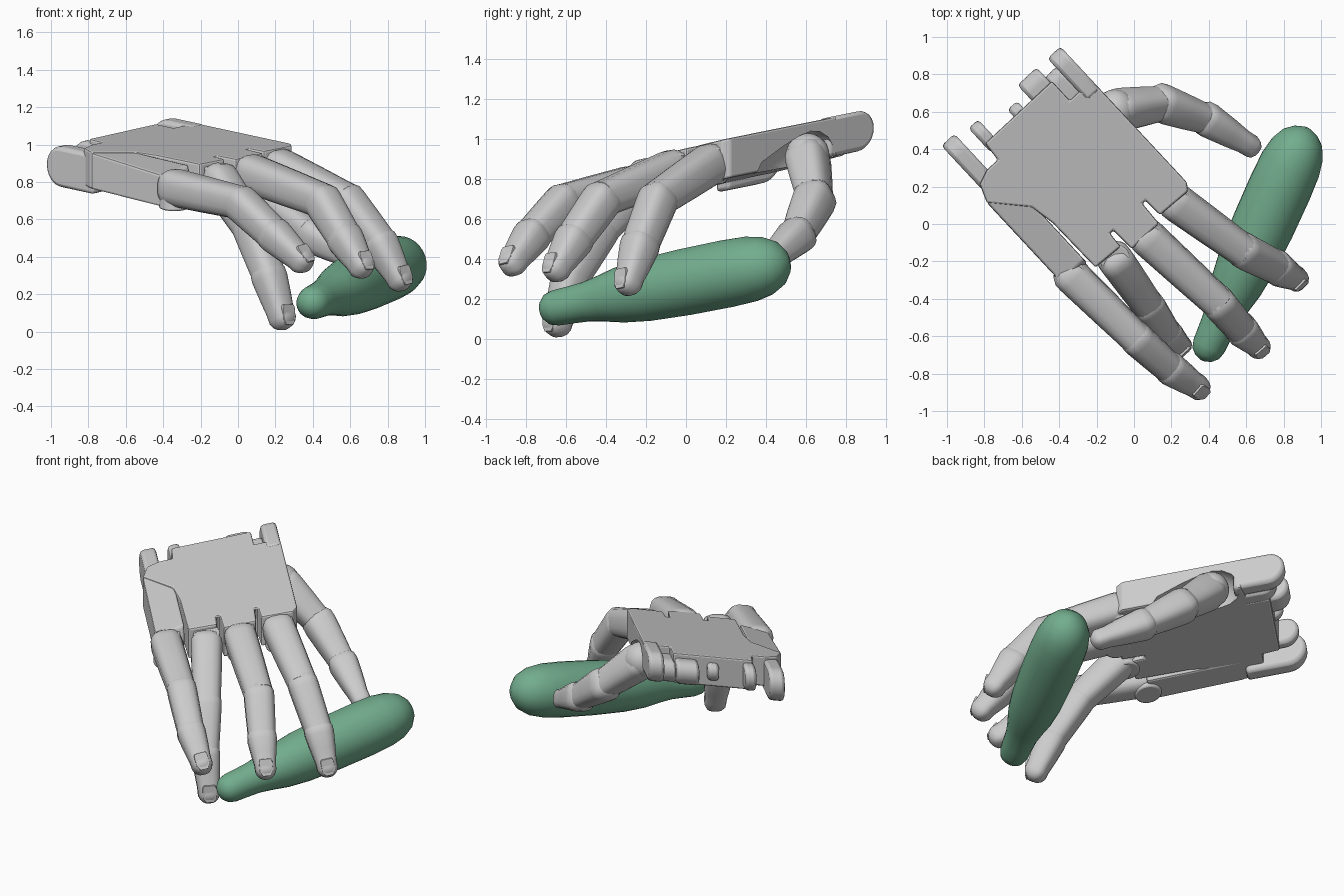
import bpy, bmesh, math
from mathutils import Vector

if "Cube" in bpy.data.objects:
    bpy.data.objects.remove(bpy.data.objects["Cube"])


def finish(name, bm, angle=35, bevel=0):
    bmesh.ops.recalc_face_normals(bm, faces=bm.faces[:])
    me = bpy.data.meshes.new(name)
    bm.to_mesh(me)
    bm.free()
    ob = bpy.data.objects.new(name, me)
    bpy.context.collection.objects.link(ob)
    bpy.ops.object.select_all(action='DESELECT')
    ob.select_set(True)
    bpy.context.view_layer.objects.active = ob
    if bevel:
        m = ob.modifiers.new("bevel", 'BEVEL')
        m.width, m.segments = bevel, 2
        m.limit_method = 'ANGLE'
    if angle:
        bpy.ops.object.shade_smooth_by_angle(angle=math.radians(angle))
    return ob


def hand(u, v, w):
    # hand frame: u towards fingertips, v towards thumb side, w above back of hand
    x, y = .68 * u + .73 * v, -.73 * u + .68 * v
    return Vector((x, y, .952 + .02 * x + .22 * y + w))


def prism(name, low, high, bevel=.012, angle=0):
    bm = bmesh.new()
    a = [bm.verts.new(p) for p in low]
    b = [bm.verts.new(p) for p in high]
    n = len(a)
    bm.faces.new(a)
    bm.faces.new(b)
    for i in range(n):
        j = (i + 1) % n
        bm.faces.new((a[i], a[j], b[j], b[i]))
    return finish(name, bm, angle, bevel)


def prong(name, u0, tip, v0, v1, top=0.0, r=.1, bevel=.02):
    prof = [(u0, top), (u0, top - 2 * r)]
    for i in range(13):
        t = -math.pi / 2 - math.pi * i / 12
        prof.append((tip + r + r * math.cos(t), top - r + r * math.sin(t)))
    return prism(name, [hand(u, v0, w) for u, w in prof], [hand(u, v1, w) for u, w in prof], bevel, 35)


def loft(name, rings, n=16, power=2.9, angle=40):
    # rings: centre, side axis, up axis, half width, half height
    bm = bmesh.new()
    loops = []
    for c, s, u, rx, ry in rings:
        loop = []
        for i in range(n):
            t = 2 * math.pi * (i + .5) / n
            ct, st = math.cos(t), math.sin(t)
            loop.append(bm.verts.new(c + s * math.copysign(abs(ct) ** (2 / power), ct) * rx
                                     + u * math.copysign(abs(st) ** (2 / power), st) * ry))
        loops.append(loop)
    for a, b in zip(loops, loops[1:]):
        for i in range(n):
            j = (i + 1) % n
            bm.faces.new((a[i], a[j], b[j], b[i]))
    bm.faces.new(loops[0])
    bm.faces.new(loops[-1])
    return finish(name, bm, angle)


def axes(a, b, side):
    d = (b - a).normalized()
    s = (side - d * side.dot(d)).normalized()
    return d, s, d.cross(s)


SIDE = Vector((.73, .68, .1))


def phalanx(name, a, b, ra, rb, side=SIDE, tip=False, nail=False):
    a, b = Vector(a), Vector(b)
    d, s, u = axes(a, b, side)
    L = (b - a).length
    end = rb if tip else rb * .45
    st = [(-.75 * ra, .45 * ra), (-.55 * ra, .78 * ra), (-.2 * ra, .98 * ra), (.2 * ra, ra),
          (L * .5, .5 * (ra + rb)), (L * .85, rb)]
    st += [(L + end * math.sin(k), rb * math.cos(k)) for k in (.2, .6, .95, 1.25)]
    loft(name, [(a + d * t, s, u, r, r * 1.02) for t, r in st])
    if nail:
        # flat nail near the end
        c = b + d * rb * .1 + u * rb * .84
        k = (d - u * .35).normalized()
        q = s.cross(k)
        q = q if q.dot(u) > 0 else -q
        pts = [c + s * rb * .62 * x + k * rb * .8 * y for x, y in
               ((-1, -.7), (-.8, -1), (.8, -1), (1, -.7), (1, .4), (.6, 1), (-.6, 1), (-1, .4))]
        prism(name + "_nail", [p - q * .03 for p in pts], [p + q * .007 for p in pts], .003)


# palm plate with slots between the fingers
outline = [(-.7, .36), (.03, .36), (.07, .33), (.06, .135), (-.05, .13), (-.05, .108), (.09, .1),
           (.09, -.1), (-.05, -.105), (-.05, -.128), (.04, -.135), (.03, -.31), (-.3, -.315),
           (-.44, -.34), (-.62, -.5), (-.72, -.46), (-.75, -.38), (-.75, -.3), (-.86, -.29),
           (-.86, .2), (-.72, .2), (-.72, .26)]
palm = prism("palm", [hand(u, v, -.2) for u, v in outline], [hand(u, v, 0) for u, v in outline])

# thumb socket and hollow carved along the thumb side
cd, cs, cu = axes(Vector((-.14, .67, .9)), Vector((.18, .33, .8)), Vector((0, 0, 1)))
stations = [(-.13, .05), (-.11, .09), (-.06, .13), (0, .145), (.08, .14), (.2, .115), (.36, .07), (.4, .03)]
cutter = loft("socket_cutter", [(Vector((-.12, .64, .9)) + Vector((.32, -.34, -.11)).normalized() * t, cs, cu, r, r)
                                for t, r in stations], 20, 2)
cutter.hide_render = True
cutter.hide_viewport = True
mod = palm.modifiers.new("socket", 'BOOLEAN')
mod.operation, mod.object = 'DIFFERENCE', cutter

# outer edge of the hand and wrist hinge pieces
outer = [(-.62, -.005), (-.04, -.045), (-.02, -.12), (-.04, -.215), (-.62, -.2)]
inner = [(-.62, -.005), (-.04, -.012), (-.02, -.1), (-.04, -.21), (-.62, -.2)]
prism("little_metacarpal", [hand(u, -.5, w) for u, w in outer], [hand(u, -.325, w) for u, w in inner])
prong("wrist_prong_left", -.64, -1.01, -.47, -.375, -.022, .108)
prong("wrist_prong_inner", -.8, -.98, -.3, -.23, -.02, .085)
prong("wrist_knob_small", -.8, -.91, -.08, -.01, -.04, .06)
prong("wrist_knob_large", -.8, -.97, .05, .19, -.03, .08)
prong("wrist_slot_knob", -.66, -.9, .18, .275, -.05, .075)
prong("wrist_prong_right", -.65, -.965, .265, .36, .005, .1)

# fingers: knuckle, middle joint, last joint, tip, root radius, tip radius
fingers = {
    "index": ((.22, .12, .875), (.58, -.14, .70), (.76, -.23, .47), (.865, -.29, .28), .1, .065),
    "middle": ((.07, -.07, .845), (.45, -.42, .70), (.57, -.56, .5), (.66, -.65, .35), .1, .066),
    "ring": ((-.1, -.19, .81), (.07, -.43, .55), (.165, -.58, .3), (.235, -.645, .075), .097, .068),
    "little": ((-.34, -.27, .77), (.01, -.61, .69), (.19, -.77, .52), (.34, -.87, .38), .097, .066),
}
for f, (k, p, d, t, r0, r1) in fingers.items():
    phalanx(f + "_proximal", k, p, r0, r0 * .9)
    phalanx(f + "_middle", p, d, r0 * .93, r0 * .86)
    phalanx(f + "_tip", d, t, r0 * .9, r1, tip=True, nail=True)
    # round knuckle hinge
    c = Vector(k)
    ring = [Vector((math.cos(i * math.pi / 12), math.sin(i * math.pi / 12), 0)) * .082 for i in range(24)]
    prism(f + "_knuckle", [c + q + Vector((0, 0, q.y * .22 - .11)) for q in ring],
          [c + q + Vector((0, 0, q.y * .22 + .075)) for q in ring], .01, 35)

# thumb
TS = Vector((.4, .85, .3))
bm = bmesh.new()
bmesh.ops.create_icosphere(bm, subdivisions=3, radius=.11)
bmesh.ops.translate(bm, verts=bm.verts[:], vec=(-.1, .61, .92))
finish("thumb_ball", bm)
phalanx("thumb_base", (-.08, .61, .9), (.15, .645, .7), .105, .088, TS)
phalanx("thumb_middle", (.15, .645, .7), (.39, .56, .52), .1, .08, TS)
phalanx("thumb_tip", (.39, .56, .52), (.62, .42, .39), .09, .06, TS, tip=True)

# green bottle: radii at stations along y, placed on a sloping axis
profile = [(-.727, .02), (-.715, .05), (-.69, .078), (-.65, .09), (-.58, .094), (-.5, .1),
           (-.42, .117), (-.33, .14), (-.2, .158), (0, .168), (.2, .17), (.32, .165),
           (.4, .148), (.46, .115), (.495, .07), (.513, .02)]


def bottle_axis(y):
    return Vector((.406 + .45 * (y + .64), y, .155 + .2 * (y + .65)))


bd, bs, bu = axes(bottle_axis(-.7), bottle_axis(.5), Vector((1, 0, 0)))
bottle = loft("bottle", [(bottle_axis(y), bs, bu, r, r) for y, r in profile], 28, 2, 60)
mat = bpy.data.materials.new("green")
mat.diffuse_color = (.17, .42, .27, 1)
mat.use_nodes = True
mat.node_tree.nodes["Principled BSDF"].inputs["Base Color"].default_value = mat.diffuse_color
bottle.data.materials.append(mat)
